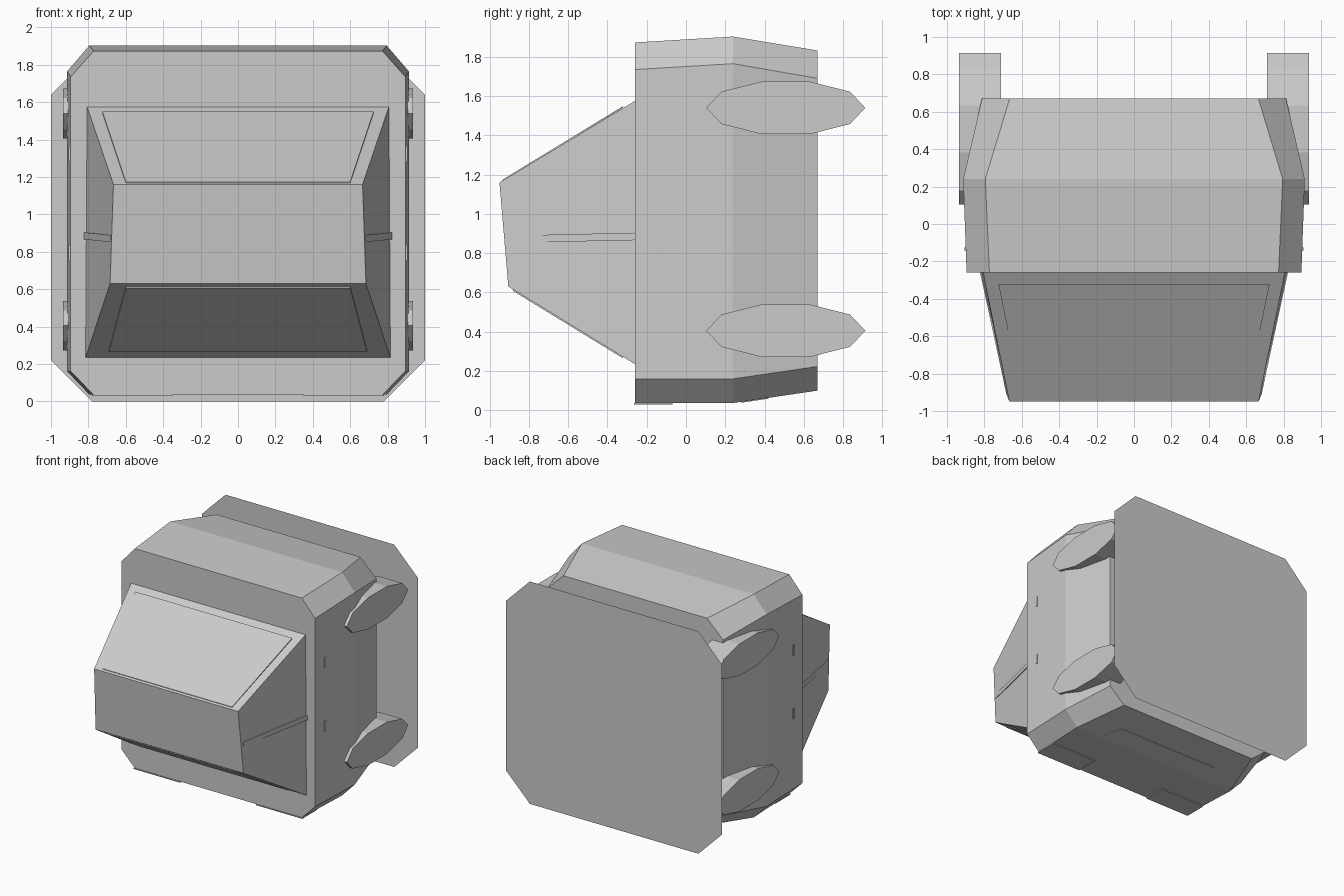
import bpy, math

if "Cube" in bpy.data.objects:
    bpy.data.objects.remove(bpy.data.objects["Cube"])

grey = bpy.data.materials.new("plain grey")
grey.diffuse_color = (0.6, 0.6, 0.6, 1)
grey.use_nodes = True
grey.node_tree.nodes["Principled BSDF"].inputs["Base Color"].default_value = grey.diffuse_color


def make(name, verts, faces):
    me = bpy.data.meshes.new(name)
    me.from_pydata(verts, [], faces)
    me.materials.append(grey)
    ob = bpy.data.objects.new(name, me)
    bpy.context.collection.objects.link(ob)
    return ob


def loft(name, rings):
    """Closed solid through rings with equal point counts."""
    n = len(rings[0])
    verts = [p for r in rings for p in r]
    faces = [tuple(range(n)), tuple(reversed(range(len(verts) - n, len(verts))))]
    for k in range(len(rings) - 1):
        a, b = k * n, (k + 1) * n
        for i in range(n):
            j = (i + 1) % n
            faces.append((a + j, a + i, b + i, b + j))
    return make(name, verts, faces)


def octagon(y, x, xc, z0, z0c, z1c, z1):
    return [(xc, y, z0), (x, y, z0c), (x, y, z1c), (xc, y, z1),
            (-xc, y, z1), (-x, y, z1c), (-x, y, z0c), (-xc, y, z0)]


def box(name, x0, x1, y0, y1, z0, z1):
    return loft(name, [[(x0, y, z0), (x1, y, z0), (x1, y, z1), (x0, y, z1)]
                       for y in (y0, y1)])


# Chamfered main body, three sections from front to back
loft("body", [octagon(-0.26, 0.895, 0.773, 0.037, 0.16, 1.735, 1.873),
              octagon(0.24, 0.913, 0.795, 0.037, 0.16, 1.765, 1.903),
              octagon(0.67, 0.813, 0.665, 0.10, 0.223, 1.69, 1.832)])

# Flat back panel, a single sheet
make("back_panel", octagon(0.95, 1.0, 0.78, 0.0, 0.22, 1.64, 1.86),
     [tuple(reversed(range(8)))])

# Tapered snout
loft("snout", [
    [(-0.684, -0.905, 0.63), (0.684, -0.905, 0.63),
     (0.666, -0.95, 1.16), (-0.666, -0.95, 1.16)],
    [(-0.815, -0.26, 0.235), (0.815, -0.26, 0.235),
     (0.807, -0.26, 1.575), (-0.807, -0.26, 1.575)]])


def slope_plate(name, front, back, t):
    """Thin trapezoid; front and back are (half width, y, z)."""
    ring = lambda e: [(-e[0], e[1], e[2]), (e[0], e[1], e[2]),
                      (e[0], e[1], e[2] + t), (-e[0], e[1], e[2] + t)]
    loft(name, [ring(front), ring(back)])


# Thin panels on the snout slopes and under the body
slope_plate("snout_top_panel", (0.60, -0.935, 1.166), (0.725, -0.32, 1.541), 0.008)
slope_plate("snout_bottom_panel", (0.60, -0.88, 0.607), (0.69, -0.32, 0.264), 0.008)
slope_plate("underside_panel", (0.545, 0.28, 0.038), (0.485, 0.42, 0.059), 0.008)

for s, side in ((1, "right"), (-1, "left")):
    # Ten-sided lugs linking body and back panel
    for cz, level in ((0.405, "lower"), (1.54, "upper")):
        rings = []
        for x in sorted((s * 0.71, s * 0.935)):
            rings.append([(x, 0.508 + 0.405 * math.cos(i * math.pi / 5),
                           cz + 0.14 * math.sin(i * math.pi / 5))
                          for i in range(10)][::-1])
        lug = loft(f"{level}_lug_{side}", rings)
        lug.data.flip_normals()
        lug.data.update()
    # Narrow strip along the snout side
    strip = []
    for x, y, z0, z1 in ((0.676, -0.905, 0.852, 0.889), (0.816, -0.26, 0.866, 0.904)):
        xs = sorted((s * x, s * (x + 0.007)))
        strip.append([(xs[0], y, z0), (xs[1], y, z0), (xs[1], y, z1), (xs[0], y, z1)])
    loft(f"snout_strip_{side}", strip)
    # Foot pad and small side marks
    xs = sorted((s * 0.35, s * 0.78))
    box(f"foot_pad_{side}", *xs, -0.265, -0.07, 0.03, 0.038)
    xs = sorted((s * 0.897, s * 0.905))
    for z, level in ((0.75, "lower"), (1.28, "upper")):
        box(f"{level}_side_mark_{side}", *xs, -0.145, -0.125, z, z + 0.085)

# Make every closed part face outward
import bmesh
for ob in bpy.data.objects:
    if ob.name != "back_panel":
        bm = bmesh.new()
        bm.from_mesh(ob.data)
        bmesh.ops.recalc_face_normals(bm, faces=bm.faces)
        bm.to_mesh(ob.data)
        bm.free()
